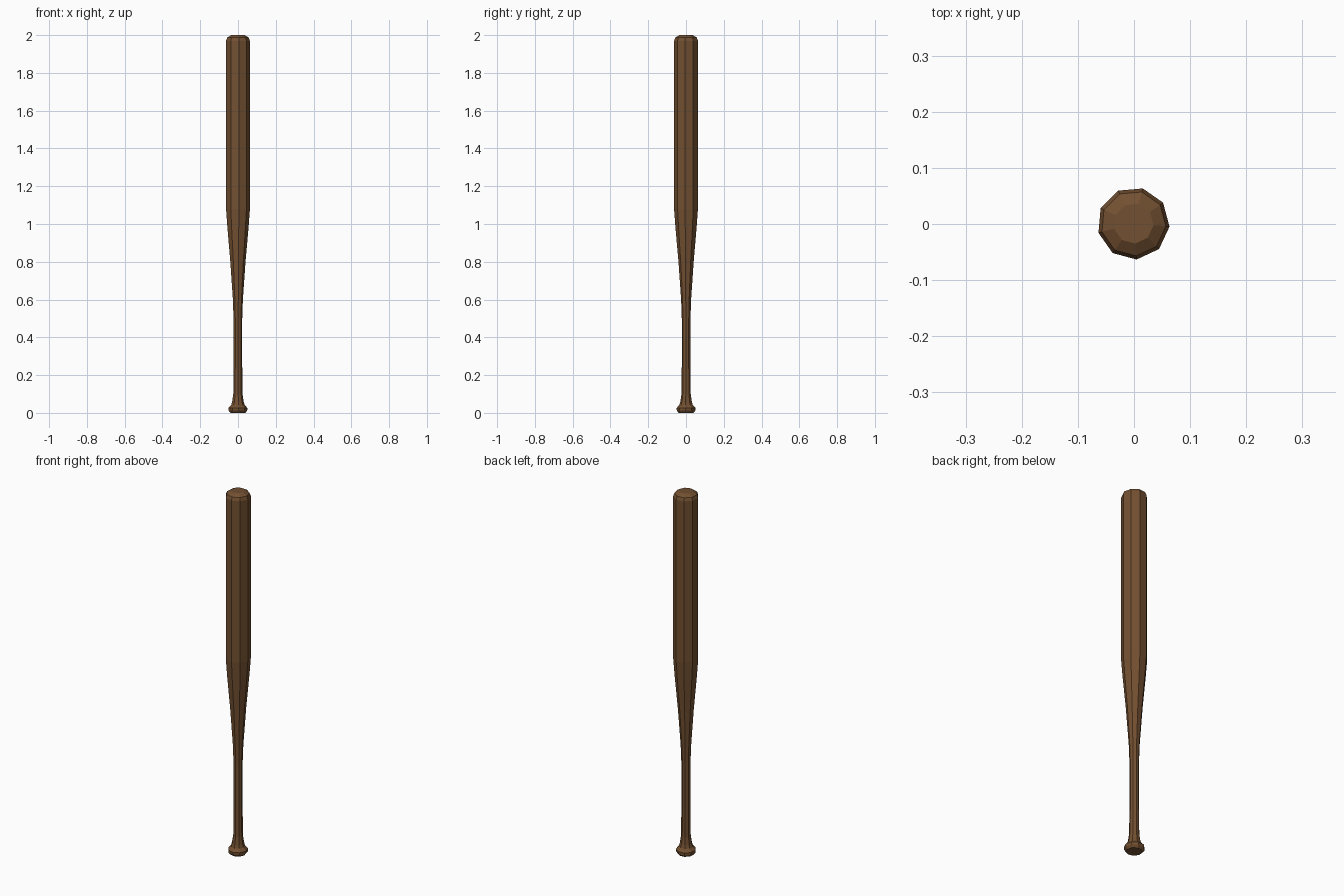
import bpy, bmesh, math

if "Cube" in bpy.data.objects:
    bpy.data.objects.remove(bpy.data.objects["Cube"])

SIDES, START = 9, math.radians(-5)
CX, CY = -0.001, 0.001

# radius, height from knob to tip
profile = [
    (0.040, 0.0), (0.050, 0.012), (0.051, 0.026), (0.036, 0.042),
    (0.031, 0.06), (0.025, 0.10), (0.0235, 0.25), (0.0235, 0.50), (0.027, 0.60),
    (0.041, 0.80), (0.057, 0.98), (0.0645, 1.08), (0.0645, 1.97),
    (0.058, 1.987), (0.036, 2.0),
]

wood = bpy.data.materials.new("brown_wood")
wood.diffuse_color = (0.17, 0.080, 0.031, 1)
wood.use_nodes = True
wood.node_tree.nodes["Principled BSDF"].inputs["Base Color"].default_value = wood.diffuse_color

# turned bat body: stacked rings joined by flat faces
bm = bmesh.new()
rings = []
for r, z in profile:
    rings.append([bm.verts.new((CX + r * math.cos(START + math.tau * i / SIDES),
                                CY + r * math.sin(START + math.tau * i / SIDES), z))
                  for i in range(SIDES)])
for a, b in zip(rings, rings[1:]):
    for i in range(SIDES):
        j = (i + 1) % SIDES
        bm.faces.new((a[i], a[j], b[j], b[i]))

# end caps
bm.faces.new(rings[0][::-1])
bm.faces.new(rings[-1])

mesh = bpy.data.meshes.new("bat")
bm.to_mesh(mesh)
bm.free()
mesh.materials.append(wood)
bpy.context.collection.objects.link(bpy.data.objects.new("bat", mesh))
